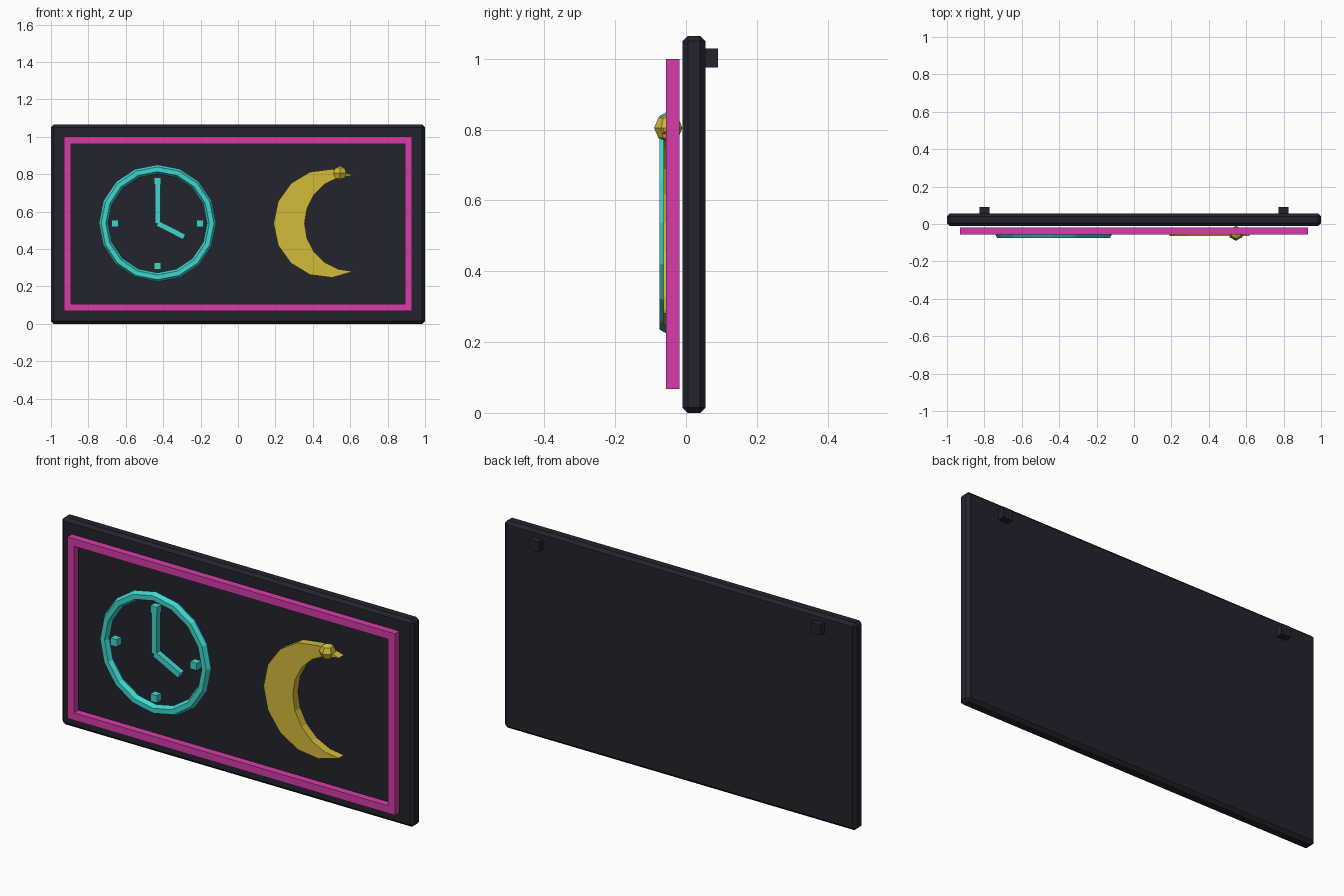
import bpy, bmesh
from math import cos, sin, radians, atan2, pi
from mathutils import Matrix, Vector

cube = bpy.data.objects.get("Cube")
if cube:
    bpy.data.objects.remove(cube, do_unlink=True)


def material(name, rgb):
    m = bpy.data.materials.new(name)
    m.use_nodes = True
    m.diffuse_color = (*rgb, 1)
    m.node_tree.nodes["Principled BSDF"].inputs["Base Color"].default_value = (*rgb, 1)
    return m


dark = material("dark panel", (0.016, 0.017, 0.027))
pink = material("neon pink", (0.665, 0.045, 0.392))
teal = material("neon teal", (0.051, 0.68, 0.61))
gold = material("neon yellow", (0.645, 0.497, 0.042))


def finish(name, bm, mat):
    bmesh.ops.recalc_face_normals(bm, faces=bm.faces)
    mesh = bpy.data.meshes.new(name)
    bm.to_mesh(mesh)
    bm.free()
    mesh.materials.append(mat)
    ob = bpy.data.objects.new(name, mesh)
    bpy.context.scene.collection.objects.link(ob)
    return ob


def box(name, center, size, mat, turn=0):
    """Box with an optional turn in the front plane."""
    bm = bmesh.new()
    m = Matrix.Translation(center) @ Matrix.Rotation(turn, 4, 'Y') @ Matrix.Diagonal((*size, 1))
    bmesh.ops.create_cube(bm, size=1, matrix=m)
    return finish(name, bm, mat)


# Back panel with chamfered edges
panel = box("back_panel", (0, 0.0225, 0.5325), (2, 0.065, 1.065), dark)
bevel = panel.modifiers.new("chamfer", 'BEVEL')
bevel.width = 0.015
bevel.segments = 1

# Wall mounts
for side, s in (("left", 1), ("right", -1)):
    box(side + "_wall_mount", (s * 0.8, 0.07, 1.002), (0.053, 0.04, 0.053), dark)

# Border tubes
bar, mid_z = 0.038, 0.534
for side, s in (("left", 1), ("right", -1)):
    box(side + "_border", (s * 0.912, -0.037, mid_z), (bar, bar, 0.932), pink)
for side, s in (("top", 1), ("bottom", -1)):
    box(side + "_border", (0, -0.037, mid_z + s * 0.447), (1.786, bar, bar), pink)

# Clock ring: hexagonal section swept around sixteen sides
clock = Vector((-0.43, -0.053, 0.537))
ring_radius, tube, sides, section = 0.289, 0.025, 16, 6
bm = bmesh.new()
loops = []
for i in range(sides):
    a = 2 * pi * i / sides
    loop = []
    for j in range(section):
        b = 2 * pi * j / section
        r = ring_radius + tube * cos(b)
        loop.append(bm.verts.new(clock + Vector((r * cos(a), tube * sin(b), r * sin(a)))))
    loops.append(loop)
for i in range(sides):
    p, q = loops[i], loops[(i + 1) % sides]
    for j in range(section):
        k = (j + 1) % section
        bm.faces.new((p[j], p[k], q[k], q[j]))
finish("clock_ring", bm, teal)

# Hour markers
for k, name in enumerate(("three", "twelve", "nine", "six")):
    a = k * pi / 2
    box(name + "_marker", clock + Vector((0.227 * cos(a), 0, 0.227 * sin(a))),
        (0.037, 0.037, 0.037), teal)


# Clock hands, each reaching out from the centre
def hand(name, length, degrees):
    a = radians(degrees)
    mid = clock + Vector((cos(a), 0, sin(a))) * length / 2
    box(name, mid, (length, 0.03, 0.03), teal, -a)


hand("minute_hand", 0.21, 90)
hand("hour_hand", 0.16, -27)

# Crescent: outer arc and inner arc meeting at both tips
steps, outer, cx, cz = 10, 0.291, 0.481, 0.537
start = radians(62)
tip = Vector((cx + outer * cos(start), outer * sin(start)))
inner_left = 0.356
gap = tip.x - inner_left
inner = (gap ** 2 + tip.y ** 2) / (2 * gap)
icx = inner_left + inner
istart = atan2(tip.y, tip.x - icx)


def arc(x, r, first):
    angles = [first + (2 * pi - 2 * first) * i / steps for i in range(steps + 1)]
    return [(x + r * cos(a), cz + r * sin(a)) for a in angles]


bm = bmesh.new()
outer_arc, inner_arc = arc(cx, outer, start), arc(icx, inner, istart)
faces = []
front = [[bm.verts.new((x, -0.064, z)) for x, z in pts] for pts in (outer_arc, inner_arc)]
for i in range(steps):
    faces.append(bm.faces.new((front[0][i], front[0][i + 1], front[1][i + 1], front[1][i])))
bmesh.ops.remove_doubles(bm, verts=bm.verts, dist=0.0005)
solid = bmesh.ops.extrude_face_region(bm, geom=bm.faces[:], use_keep_orig=True)
moved = [v for v in solid["geom"] if isinstance(v, bmesh.types.BMVert)]
bmesh.ops.translate(bm, verts=moved, vec=(0, 0.043, 0))
bmesh.ops.dissolve_limit(bm, angle_limit=0.01, verts=bm.verts, edges=bm.edges)
finish("crescent_moon", bm, gold)

# Faceted bead near the upper tip
bm = bmesh.new()
bmesh.ops.create_uvsphere(bm, u_segments=6, v_segments=4, radius=0.04,
                          matrix=Matrix.Translation((0.545, -0.05, 0.805)))
finish("moon_bead", bm, gold)
